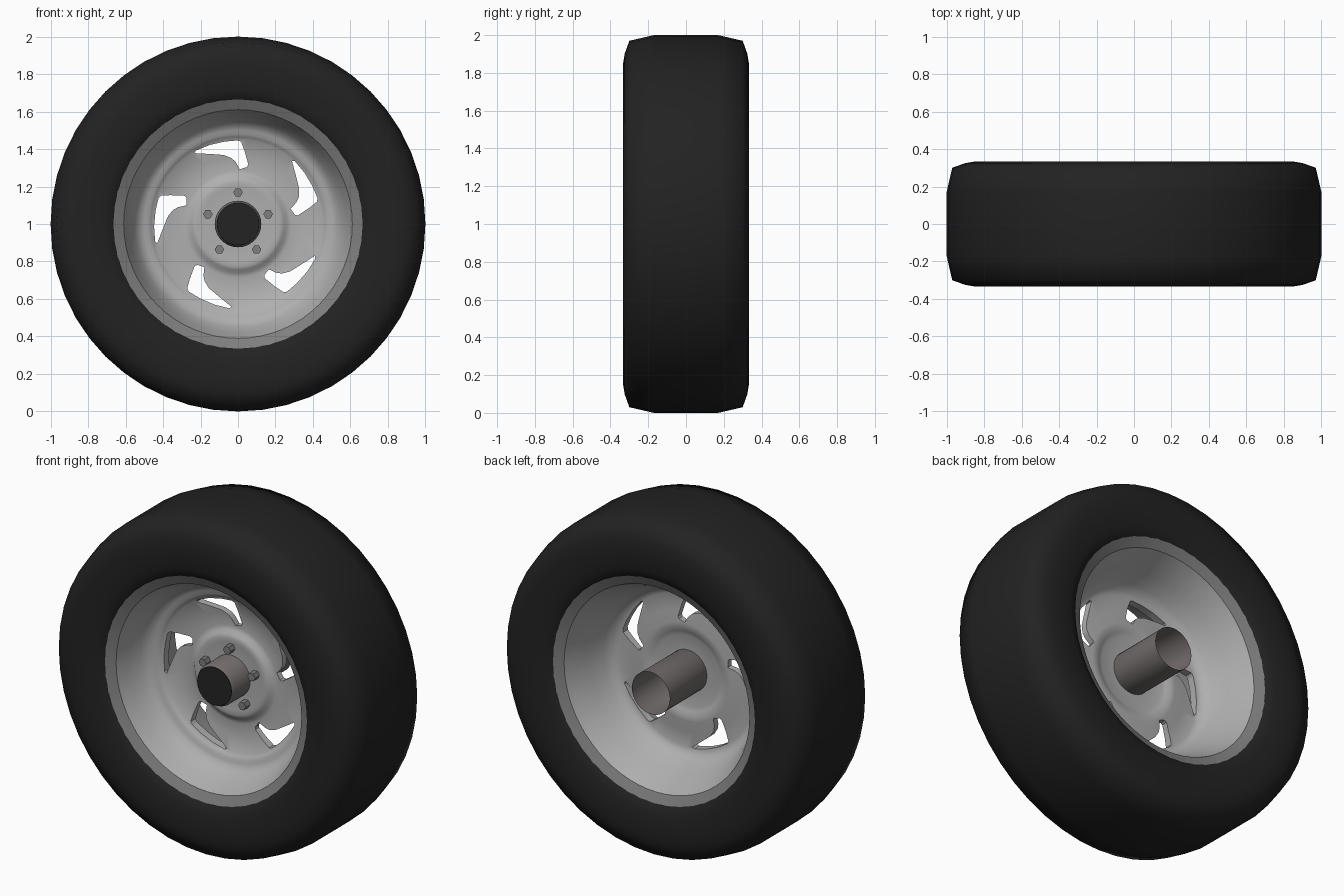
import bpy, bmesh, math
from mathutils import Matrix, Vector

if "Cube" in bpy.data.objects:
    bpy.data.objects.remove(bpy.data.objects["Cube"])

HUB_HEIGHT = 1.0
SPOKES = 5


def material(name, r, g, b, rough=0.6):
    m = bpy.data.materials.new(name)
    m.use_nodes = True
    m.diffuse_color = (r, g, b, 1)
    bsdf = m.node_tree.nodes["Principled BSDF"]
    bsdf.inputs["Base Color"].default_value = (r, g, b, 1)
    bsdf.inputs["Roughness"].default_value = rough
    return m


rubber = material("black_rubber", 0.016, 0.016, 0.016)
silver = material("silver_alloy", 0.43, 0.43, 0.43)
edge_grey = material("rim_edge_grey", 0.21, 0.21, 0.21)
axle_grey = material("axle_grey", 0.17, 0.15, 0.148)
cap_black = material("cap_black", 0.017, 0.017, 0.017)
bolt_grey = material("bolt_grey", 0.21, 0.21, 0.21)


def make_object(name, bm, mats):
    bmesh.ops.recalc_face_normals(bm, faces=bm.faces[:])
    mesh = bpy.data.meshes.new(name)
    bm.to_mesh(mesh)
    bm.free()
    for m in mats:
        mesh.materials.append(m)
    obj = bpy.data.objects.new(name, mesh)
    bpy.context.collection.objects.link(obj)
    return obj


def lathe(name, profile, sides, mats, closed=True):
    """Spin (radius, y) points around the wheel axis."""
    bm = bmesh.new()
    rings = []
    for i in range(sides):
        a = math.tau * i / sides
        rings.append([bm.verts.new((r * math.cos(a), y, HUB_HEIGHT + r * math.sin(a)))
                      for r, y in profile])
    n = len(profile)
    for i, ring in enumerate(rings):
        nxt = rings[(i + 1) % sides]
        for j in range(n if closed else n - 1):
            k = (j + 1) % n
            bm.faces.new((ring[j], ring[k], nxt[k], nxt[j]))
    return make_object(name, bm, mats)


def smooth(obj, degrees):
    bpy.ops.object.select_all(action="DESELECT")
    obj.select_set(True)
    bpy.context.view_layer.objects.active = obj
    bpy.ops.object.shade_smooth_by_angle(angle=math.radians(degrees))


# Tyre: half profile mirrored front to back
half = [(0.62, 0.24), (0.65, 0.285), (0.67, 0.307), (0.72, 0.325), (0.85, 0.333),
        (0.90, 0.325), (0.97, 0.30), (1.0, 0.17)]
tyre = lathe("tyre", half + [(r, -y) for r, y in reversed(half)], 48, [rubber])
smooth(tyre, 60)

# Rim: front barrel, ridge, dished face, raised hub, then the back side
rim_front = [(0.672, -0.305), (0.61, -0.275), (0.58, -0.19), (0.55, -0.125), (0.525, -0.095),
             (0.50, -0.083), (0.48, -0.08), (0.465, -0.07), (0.45, -0.058), (0.36, -0.045),
             (0.285, -0.035), (0.262, -0.042), (0.245, -0.058), (0.225, -0.066), (0.20, -0.062),
             (0.12, -0.062)]
rim_back = [(0.12, -0.02), (0.21, -0.02), (0.235, -0.012), (0.26, 0.0), (0.29, 0.0),
            (0.36, -0.008), (0.45, -0.012), (0.48, 0.0), (0.51, 0.04), (0.545, 0.13),
            (0.585, 0.22), (0.61, 0.275), (0.672, 0.305)]
rim_seat = [(0.645, 0.25), (0.59, 0.14), (0.575, -0.07), (0.645, -0.25)]
rim = lathe("rim", rim_front + rim_back + rim_seat, 64, [silver, edge_grey])
for face in rim.data.polygons:
    if math.hypot(face.center.x, face.center.z - HUB_HEIGHT) > 0.622:
        face.material_index = 1

# Swept window openings cut between the spokes
window = [(-0.232, 0.378), (-0.225, 0.392), (-0.15, 0.422), (-0.07, 0.44), (0.0, 0.446),
          (0.017, 0.438), (0.035, 0.39), (0.055, 0.318), (0.048, 0.304), (0.01, 0.292),
          (0.002, 0.305), (-0.012, 0.33), (-0.035, 0.352), (-0.075, 0.368), (-0.14, 0.373)]
bm = bmesh.new()
for i in range(SPOKES):
    turn = Matrix.Rotation(math.tau * i / SPOKES, 4, "Y")
    outline = [turn @ Vector((x, -0.2, z)) for x, z in window]
    face = bm.faces.new([bm.verts.new(p + Vector((0, 0, HUB_HEIGHT))) for p in outline])
    out = bmesh.ops.extrude_face_region(bm, geom=[face])
    bmesh.ops.translate(bm, vec=(0, 0.35, 0),
                        verts=[g for g in out["geom"] if isinstance(g, bmesh.types.BMVert)])
cutter = make_object("window_cutter", bm, [silver])
cutter.hide_render = True
cut = rim.modifiers.new("windows", "BOOLEAN")
cut.operation = "DIFFERENCE"
cut.solver = "EXACT"
cut.object = cutter
bpy.context.view_layer.objects.active = rim
bpy.ops.object.modifier_apply(modifier=cut.name)
bpy.data.objects.remove(cutter)
smooth(rim, 38)

# Axle tube, open at the back
tube = lathe("axle_tube", [(0.112, -0.22), (0.124, -0.2), (0.125, 0.33)], 32, [axle_grey], False)
smooth(tube, 40)

# Dark cap closing the front of the tube
bm = bmesh.new()
bmesh.ops.create_cone(bm, cap_ends=True, segments=32, radius1=0.113, radius2=0.113, depth=0.01,
                      matrix=Matrix.Translation((0, -0.218, HUB_HEIGHT))
                      @ Matrix.Rotation(math.pi / 2, 4, "X"))
cap = make_object("axle_cap", bm, [cap_black])
smooth(cap, 40)

# Hexagonal wheel bolts
for i in range(SPOKES):
    a = math.pi / 2 + math.tau * i / SPOKES
    bm = bmesh.new()
    place = Matrix.Translation((0.169 * math.cos(a), -0.08, HUB_HEIGHT + 0.169 * math.sin(a)))
    bmesh.ops.create_cone(bm, cap_ends=True, segments=6, radius1=0.025, radius2=0.025, depth=0.05,
                          matrix=place @ Matrix.Rotation(math.pi / 2, 4, "X")
                          @ Matrix.Rotation(math.pi / 6, 4, "Z"))
    make_object(f"wheel_bolt_{i + 1}", bm, [bolt_grey])
